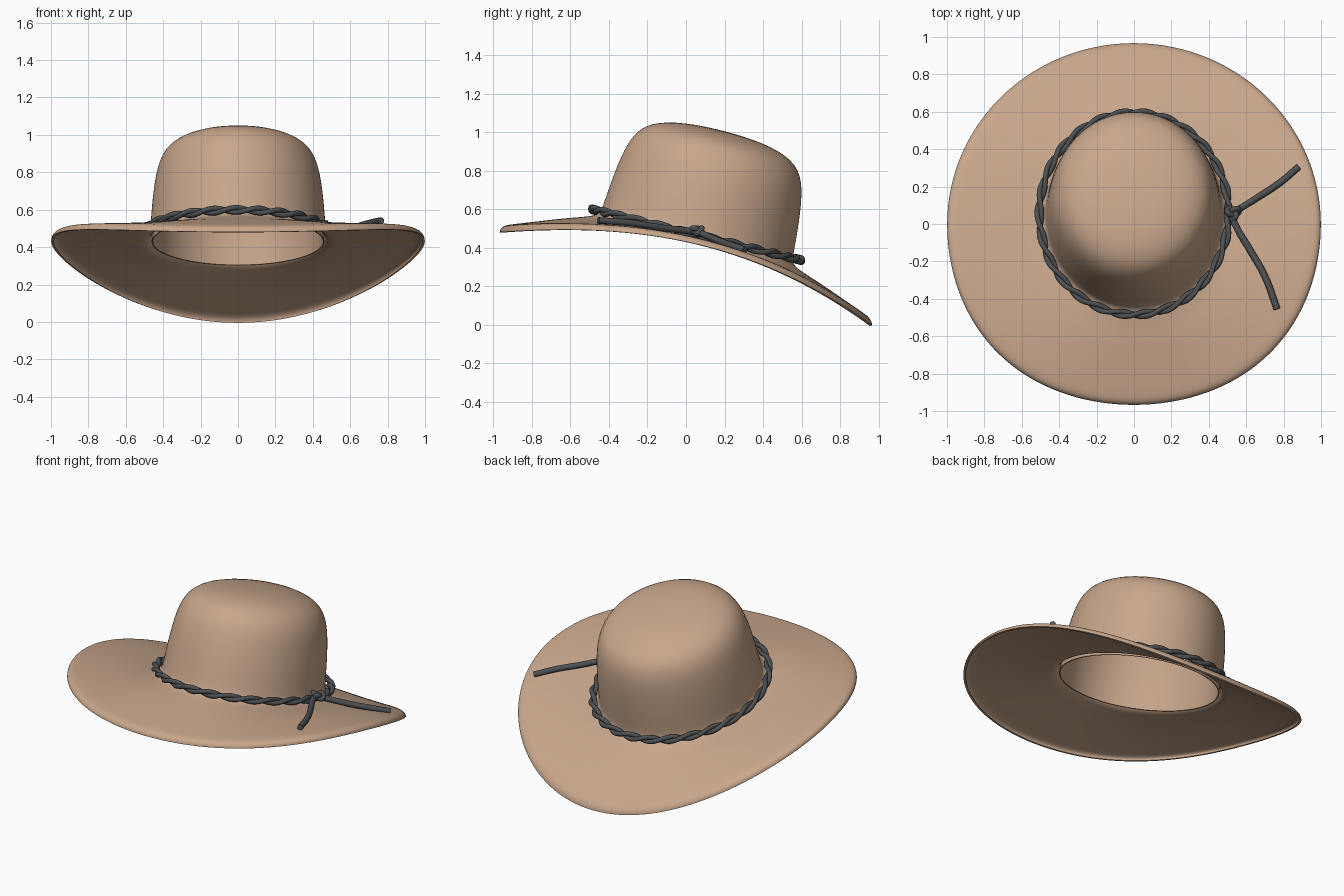
import bpy, bmesh, math
from math import sin, cos, pi
from mathutils import Vector

if "Cube" in bpy.data.objects:
    bpy.data.objects.remove(bpy.data.objects["Cube"])

SEG = 72
SA, CA = 0.25, 0.968          # tilt of the crown axis (sine, cosine)
CY, CZ = 0.05, 0.44           # centre of the crown base


def material(name, rgb):
    m = bpy.data.materials.new(name)
    m.diffuse_color = (*rgb, 1)
    m.use_nodes = True
    m.node_tree.nodes["Principled BSDF"].inputs["Base Color"].default_value = m.diffuse_color
    return m


felt = material("tan felt", (0.58, 0.385, 0.262))
cord = material("charcoal cord", (0.075, 0.08, 0.085))


def crown_point(a, r, h):
    """Point on the tilted oval crown: r is the half length, h the height."""
    y = r * sin(a)
    return Vector((0.92 * r * cos(a), CY + y * CA + h * SA, CZ - y * SA + h * CA))


def rim_point(a):
    k = 1 + 0.02 * sin(2 * a) ** 2 * (sin(a) < 0)
    x, y = k * cos(a), 0.968 * k * sin(a)
    return Vector((x, y, 0.466 - 0.213 * y - 0.207 * y * y - 0.04 * y ** 3))


def brim_point(a, t, dip):
    p = crown_point(a, 0.53, 0).lerp(rim_point(a), t)
    p.z -= dip
    return p


def ring_mesh(name, rings, apex=None):
    """Loft closed rings, listed from top or inside to outside."""
    bm = bmesh.new()
    rows = [[bm.verts.new(p) for p in ring] for ring in rings]
    n = len(rows[0])
    if apex is not None:
        top = bm.verts.new(apex)
        for i in range(n):
            bm.faces.new((top, rows[0][i], rows[0][(i + 1) % n]))
    for r0, r1 in zip(rows, rows[1:]):
        for i in range(n):
            j = (i + 1) % n
            bm.faces.new((r0[i], r1[i], r1[j], r0[j]))
    for f in bm.faces:
        f.smooth = True
    me = bpy.data.meshes.new(name)
    bm.to_mesh(me)
    bm.free()
    ob = bpy.data.objects.new(name, me)
    bpy.context.collection.objects.link(ob)
    me.materials.append(felt)
    return ob


def shell(ob, thickness, levels):
    if levels:
        sub = ob.modifiers.new("smooth", 'SUBSURF')
        sub.levels = sub.render_levels = levels
    sol = ob.modifiers.new("thickness", 'SOLIDIFY')
    sol.thickness = thickness
    sol.offset = -1
    bpy.ops.object.select_all(action='DESELECT')
    ob.select_set(True)
    bpy.context.view_layer.objects.active = ob
    for m in list(ob.modifiers):
        bpy.ops.object.modifier_apply(modifier=m.name)
    bpy.ops.object.shade_smooth_by_angle(angle=math.radians(50))


# Crown and brim in one felt shell
angles = [2 * pi * i / SEG for i in range(SEG)]
profile = [(0.1, 0.583), (0.2, 0.575), (0.3, 0.556), (0.375, 0.526), (0.425, 0.485),
           (0.458, 0.425), (0.476, 0.36), (0.49, 0.28), (0.501, 0.18), (0.507, 0.1),
           (0.512, 0.04), (0.519, 0.012)]
brim = [(0.02, 0.002), (0.08, 0.004), (0.2, 0.003), (0.35, 0), (0.5, 0), (0.65, 0), (0.8, 0),
        (0.9, 0), (0.945, 0.003), (0.97, 0.008), (0.988, 0.015), (0.998, 0.025), (1.0, 0.034)]
rings = [[crown_point(a, r, h) for a in angles] for r, h in profile]
rings += [[brim_point(a, t, d) for a in angles] for t, d in brim]
hat = ring_mesh("hat_shell", rings, crown_point(0, 0, 0.585))
shell(hat, 0.014, 1)

# Sweatband inside the opening
band = ring_mesh("inner_band", [[crown_point(a, r, h) for a in angles]
                                for r, h in ((0.494, 0.125), (0.497, 0.06), (0.502, -0.012))])
shell(band, 0.007, 0)


def cord_curve(name, points, radius, closed=False):
    cu = bpy.data.curves.new(name, 'CURVE')
    cu.dimensions = '3D'
    cu.bevel_depth = radius
    cu.bevel_resolution = 3
    cu.use_fill_caps = True
    cu.resolution_u = 4
    sp = cu.splines.new('BEZIER')
    sp.bezier_points.add(len(points) - 1)
    for bp, p in zip(sp.bezier_points, points):
        bp.co = p
        bp.handle_left_type = bp.handle_right_type = 'AUTO'
    sp.use_cyclic_u = closed
    ob = bpy.data.objects.new(name, cu)
    bpy.context.collection.objects.link(ob)
    cu.materials.append(cord)
    return ob


# Two strands twisted around the crown base
TURNS, STEPS = 13, 156
for s in range(2):
    pts = []
    for i in range(STEPS):
        a = 2 * pi * i / STEPS
        w = TURNS * a + s * pi
        r = 0.012 * cos(w)
        y = (0.54 + r) * sin(a)
        pts.append(((0.506 + r) * cos(a), 0.055 + y, 0.468 - 0.243 * y + 0.012 * sin(w)))
    cord_curve(f"twisted_strand_{s + 1}", pts, 0.014, True)

# Knot on the right side, a small trefoil loop
knot = []
for i in range(24):
    a = 2 * pi * i / 24
    knot.append((0.53 + 0.012 * (sin(a) + 2 * sin(2 * a)),
                 0.06 + 0.011 * (cos(a) - 2 * cos(2 * a)),
                 0.488 - 0.014 * sin(3 * a)))
cord_curve("cord_knot", knot, 0.015, True)

# Loose ends lying on the brim
cord_curve("front_tail", [(0.525, 0.05, 0.485), (0.54, 0.0, 0.49), (0.615, -0.13, 0.504),
                          (0.70, -0.28, 0.528), (0.765, -0.455, 0.542)], 0.018)
cord_curve("back_tail", [(0.53, 0.06, 0.485), (0.65, 0.135, 0.45), (0.78, 0.22, 0.418),
                         (0.88, 0.305, 0.388)], 0.018)
